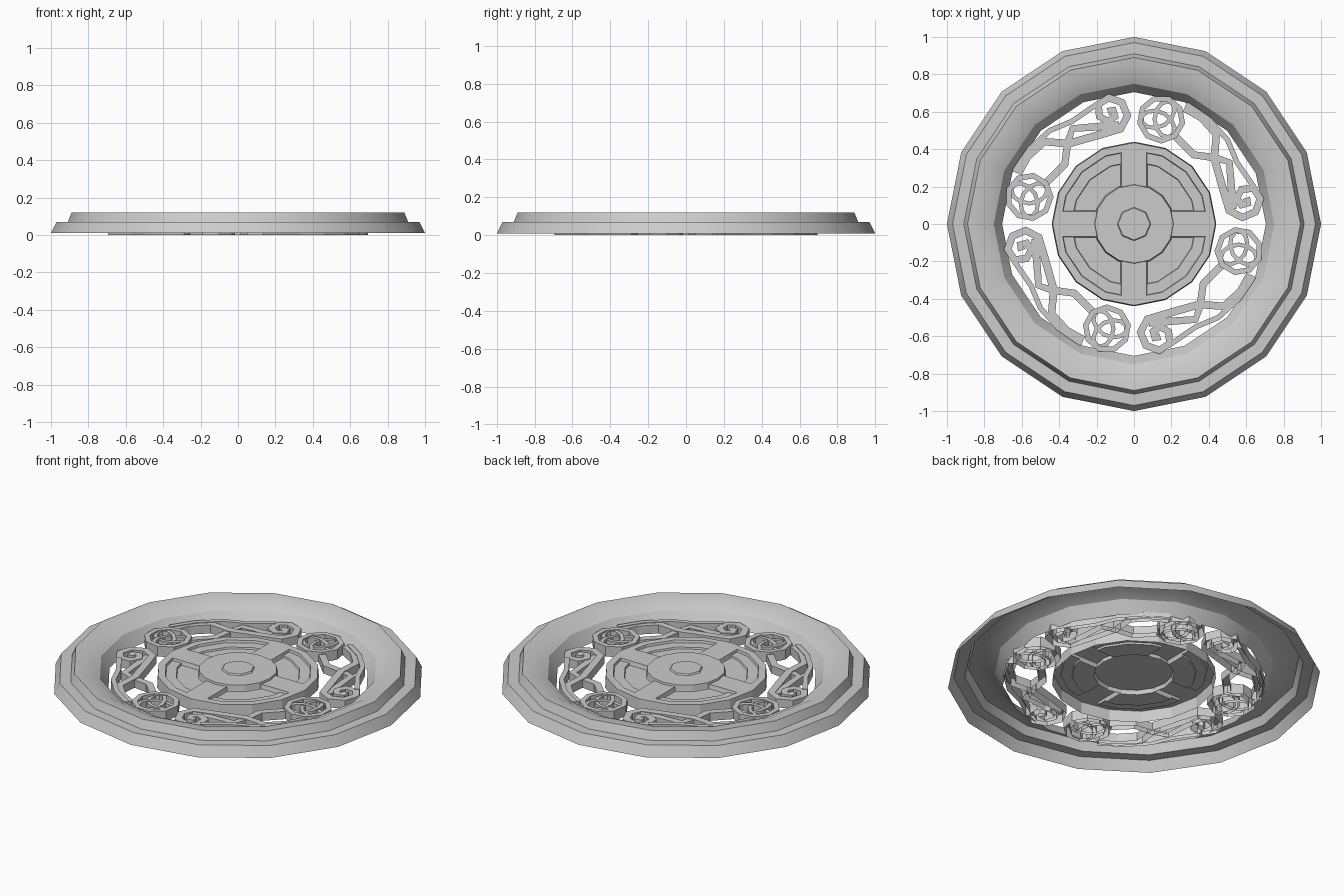
import bpy, bmesh
from math import pi, sin, cos, radians
from mathutils import Vector

cube = bpy.data.objects.get("Cube")
if cube:
    bpy.data.objects.remove(cube)

grey = bpy.data.materials.new("stone_grey")
grey.use_nodes = True
grey.diffuse_color = (0.6, 0.6, 0.6, 1)
bsdf = grey.node_tree.nodes["Principled BSDF"]
bsdf.inputs["Base Color"].default_value = (0.6, 0.6, 0.6, 1)
bsdf.inputs["Roughness"].default_value = 0.8


def finish(name, bm, smooth=None):
    me = bpy.data.meshes.new(name)
    bm.to_mesh(me)
    bm.free()
    me.materials.append(grey)
    if smooth:
        me.shade_smooth()
        me.set_sharp_from_angle(angle=radians(smooth))
    ob = bpy.data.objects.new(name, me)
    bpy.context.collection.objects.link(ob)
    return ob


def lathe(profile, sides):
    """Open shell turned about z; a last radius of 0 closes the top."""
    bm = bmesh.new()
    rings = []
    for r, z in profile:
        if r == 0:
            rings.append([bm.verts.new((0, 0, z))] * sides)
        else:
            rings.append([bm.verts.new((r * cos(2 * pi * i / sides),
                                        r * sin(2 * pi * i / sides), z))
                          for i in range(sides)])
    for a, b in zip(rings, rings[1:]):
        for i in range(sides):
            j = (i + 1) % sides
            corners = [a[i], a[j], b[j], b[i]]
            bm.faces.new(list(dict.fromkeys(corners)))
    bm.normal_update()
    return bm


def ribbon(bm, path, width, top, closed=False):
    """Flat-topped strip with side walls and an open underside."""
    pts = [Vector((p[0], p[1], p[2] if len(p) > 2 else top)) for p in path]
    n = len(pts)
    rows = []
    for i, p in enumerate(pts):
        before = pts[i - 1] if closed or i else p
        after = pts[(i + 1) % n] if closed or i < n - 1 else p
        along = after - before
        side = Vector((-along.y, along.x, 0)).normalized() * width / 2
        a, b = p + side, p - side
        rows.append([bm.verts.new(v) for v in
                     ((a.x, a.y, 0), a, b, (b.x, b.y, 0))])
    for i in range(n if closed else n - 1):
        r, s = rows[i], rows[(i + 1) % n]
        for k in range(3):
            bm.faces.new((r[k], r[k + 1], s[k + 1], s[k]))
    if not closed:
        bm.faces.new(rows[0])
        bm.faces.new(rows[-1])
    bmesh.ops.recalc_face_normals(bm, faces=bm.faces)


# Stepped outer rim, hollow underneath
finish("outer_rim", lathe([(1, .01), (.97, .07), (.91, .07), (.89, .12),
                           (.82, .113), (.75, .08), (.705, .01)], 16), 30)

# Central disc with four sunken panels left between the cross arms
disc = lathe([(.44, 0), (.435, .066), (.395, .066), (.335, .066),
              (.21, .066), (0, .066)], 16)
arm = .067
for axis in ((1, 0, 0), (0, 1, 0)):
    for s in (-1, 1):
        bmesh.ops.bisect_plane(disc, geom=disc.verts[:] + disc.edges[:] + disc.faces[:],
                               plane_co=Vector(axis) * arm * s, plane_no=axis)
disc.normal_update()


def panel_faces(limit):
    found = []
    for f in disc.faces:
        c = f.calc_center_median()
        if (f.normal.z > .9 and min(abs(c.x), abs(c.y)) > arm
                and .2 < c.to_2d().length < limit):
            found.append(f)
    return found


panels, floors = panel_faces(.395), panel_faces(.335)
for faces, depth in ((panels, -.014), (floors, -.01)):
    bmesh.ops.inset_region(disc, faces=faces, thickness=.003, depth=depth,
                           use_boundary=True, use_even_offset=True)
finish("central_disc", disc)

# Raised hub and its small boss
finish("hub", lathe([(.215, .042), (.21, .078), (0, .078)], 16))
finish("hub_boss", lathe([(.09, .078), (.085, .086), (0, .086)], 8))

# Scrollwork: one quarter, repeated by rotation
scroll = [(-.14, .60), (-.11, .61), (-.10, .575), (-.14, .55), (-.185, .575),
          (-.19, .64), (-.135, .675), (-.065, .65), (-.035, .58), (-.07, .51),
          (-.19, .475), (-.35, .43), (-.48, .44), (-.57, .36), (-.62, .27)]
stem = [(-.47, .22), (-.37, .32), (-.355, .43), (-.33, .51), (-.2, .52), (-.08, .53)]
outer_strand = [(-.2, .64), (-.33, .55), (-.45, .5), (-.56, .4), (-.64, .28)]
knot = Vector((-.56, .145))

bm = bmesh.new()
ribbon(bm, scroll, .042, .05)
ribbon(bm, stem, .04, .046)
ribbon(bm, outer_strand, .028, .054)
scroll_quarter = finish("scrollwork", bm)

# Ringed three-lobed knot
bm = bmesh.new()
ring = [(knot.x + .115 * cos(2 * pi * i / 9), knot.y + .115 * sin(2 * pi * i / 9))
        for i in range(9)]
ribbon(bm, ring, .03, .06, True)
lobes = []
for i in range(21):
    t = 2 * pi * i / 21
    lobes.append((knot.x + .035 * (sin(t) + 2 * sin(2 * t)),
                  knot.y + .035 * (cos(t) - 2 * cos(2 * t)),
                  .052 + .005 * sin(3 * t)))
ribbon(bm, lobes, .022, .052, True)
knot_quarter = finish("ringed_knot", bm)

for part in (scroll_quarter, knot_quarter):
    for q in (1, 2, 3):
        copy = part.copy()
        copy.name = f"{part.name}_{q + 1}"
        copy.rotation_euler.z = q * pi / 2
        bpy.context.collection.objects.link(copy)
